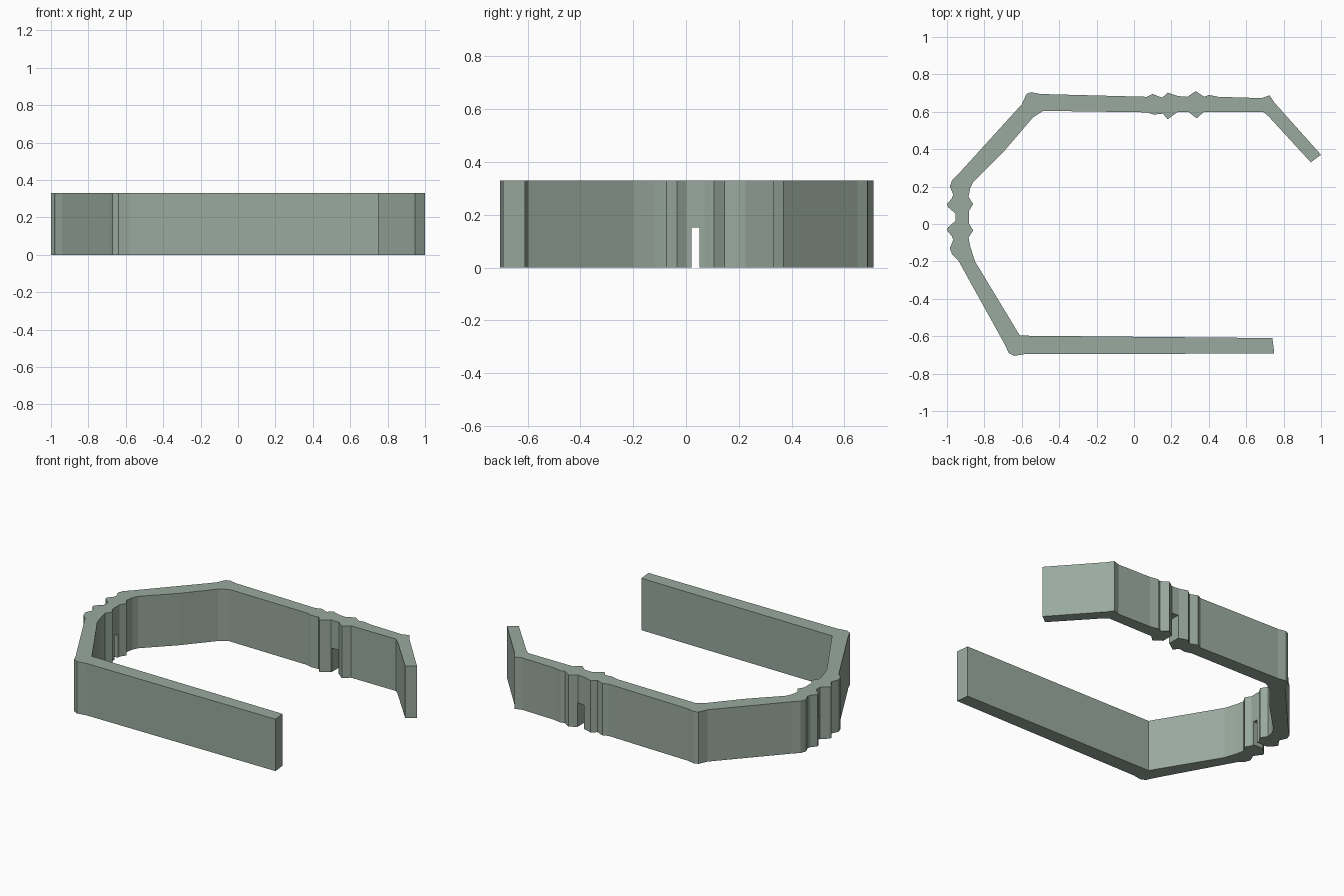
import bpy, bmesh

if "Cube" in bpy.data.objects:
    bpy.data.objects.remove(bpy.data.objects["Cube"])

HEIGHT = 0.33      # wall height
GATE_Y = 0.036     # centre line of the west gate
DOOR_H = 0.152     # doorway height

stone = bpy.data.materials.new("grey_green_stone")
stone.diffuse_color = (0.32, 0.40, 0.345, 1)
stone.use_nodes = True
stone.node_tree.nodes["Principled BSDF"].inputs["Base Color"].default_value = stone.diffuse_color


def prism(name, pts, z0, z1):
    """Extrude a plan outline from z0 to z1."""
    bm = bmesh.new()
    base = bm.faces.new([bm.verts.new((x, y, z0)) for x, y in pts])
    ext = bmesh.ops.extrude_face_region(bm, geom=[base], use_keep_orig=True)
    top = [v for v in ext["geom"] if isinstance(v, bmesh.types.BMVert)]
    bmesh.ops.translate(bm, verts=top, vec=(0, 0, z1 - z0))
    bmesh.ops.recalc_face_normals(bm, faces=bm.faces)
    mesh = bpy.data.meshes.new(name)
    bm.to_mesh(mesh)
    bm.free()
    mesh.materials.append(stone)
    ob = bpy.data.objects.new(name, mesh)
    bpy.context.collection.objects.link(ob)
    return ob


def gate_side(half):
    """Mirror (x, offset) points about the west gate centre, south to north."""
    south = [(x, GATE_Y - d) for x, d in reversed(half)]
    return south + [(x, GATE_Y + d) for x, d in half]


# west gate towers: outer and inner half profiles
west_outer = gate_side([(-.955, .02), (-.995, .055), (-1, .07), (-.975, .10),
                        (-.966, .12), (-.985, .165), (-.972, .20), (-.94, .23)])
west_inner = gate_side([(-.882, .02), (-.882, .035), (-.86, .07),
                        (-.885, .11), (-.876, .155)])

# south wall and south-west corner, outside
south_outer = [(.75, -.693), (-.58, -.695), (-.64, -.705), (-.67, -.69), (-.69, -.645)]
# north-west corner, north gate and north-east arm, outside
north_outer = [(-.60, .64), (-.575, .695), (-.55, .705), (-.50, .695), (.07, .68),
               (.10, .695), (.15, .675), (.18, .702), (.235, .684), (.285, .68),
               (.33, .71), (.375, .68), (.40, .69), (.45, .68), (.68, .673),
               (.725, .688), (.75, .65), (1.0, .37)]
# north side, inside, from east to west
north_inner = [(.945, .33), (.72, .575), (.69, .60), (.375, .60), (.335, .565),
               (.29, .60), (.235, .60), (.18, .56), (.155, .59), (.105, .585),
               (.07, .597), (-.485, .605), (-.54, .57), (-.69, .395), (-.86, .225)]
south_inner = [(-.85, -.20), (-.61, -.597), (.74, -.61)]

wall = prism("fortress_wall", south_outer + west_outer + north_outer
             + north_inner + west_inner[::-1] + south_inner, 0, HEIGHT)


def cut_door(name, x0, x1, y0, y1):
    """Cut a doorway rising from the ground through the wall."""
    box = prism(name, [(x0, y0), (x1, y0), (x1, y1), (x0, y1)], -0.1, DOOR_H)
    box.hide_render = True
    mod = wall.modifiers.new(name, 'BOOLEAN')
    mod.operation = 'DIFFERENCE'
    mod.solver = 'EXACT'
    mod.object = box
    bpy.context.view_layer.objects.active = wall
    bpy.ops.object.modifier_apply(modifier=mod.name)
    bpy.data.objects.remove(box)


# west and north doorways
cut_door("west_door", -1.1, -.8, GATE_Y - .016, GATE_Y + .016)
cut_door("north_door", .24, .286, .5, .8)
